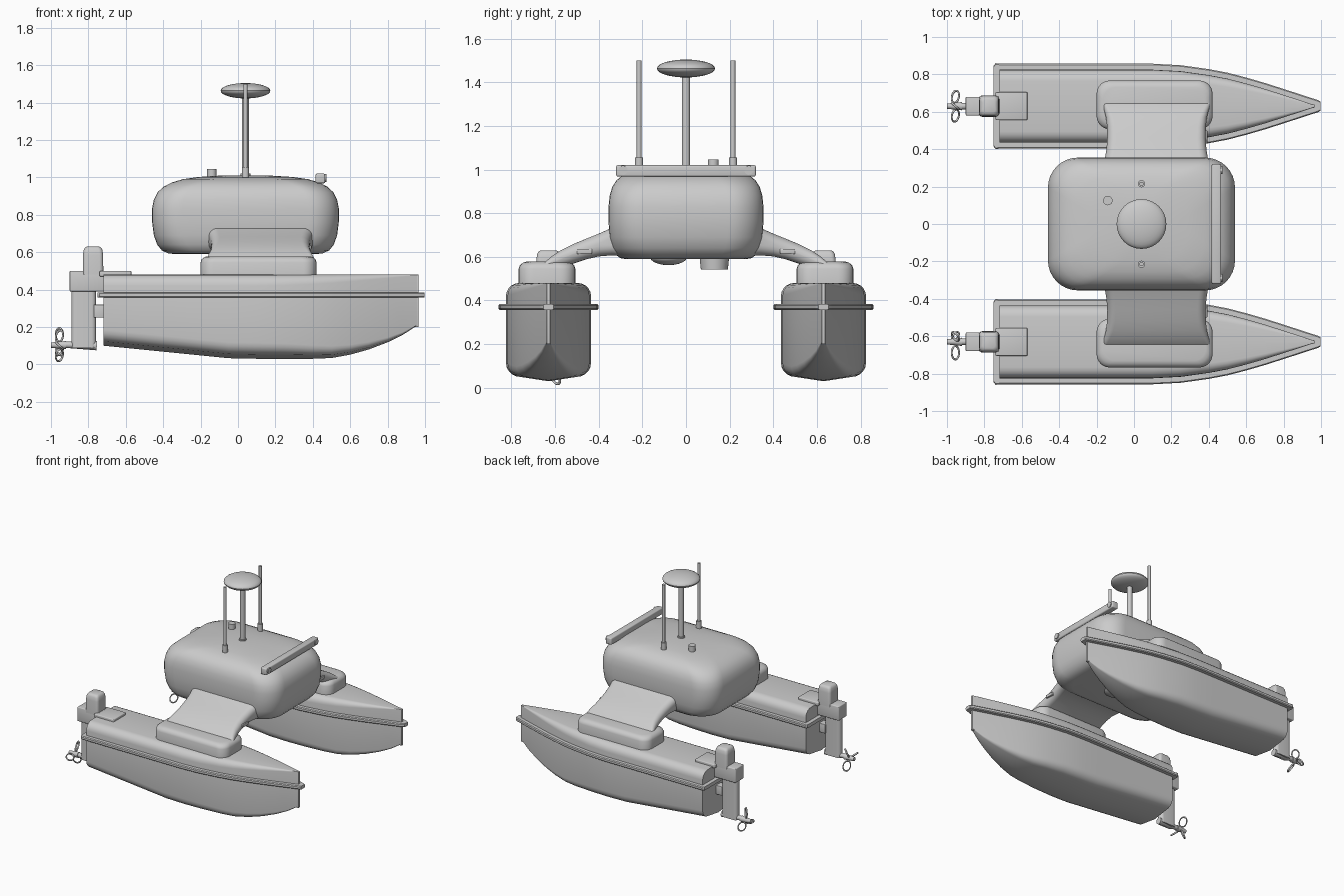
import bpy, bmesh, math
from mathutils import Vector, Matrix

if "Cube" in bpy.data.objects:
    bpy.data.objects.remove(bpy.data.objects["Cube"])

HULL_Y = 0.63


def finish(name, bm, angle=35):
    bmesh.ops.recalc_face_normals(bm, faces=bm.faces)
    me = bpy.data.meshes.new(name)
    bm.to_mesh(me)
    bm.free()
    ob = bpy.data.objects.new(name, me)
    bpy.context.collection.objects.link(ob)
    bpy.ops.object.select_all(action='DESELECT')
    ob.select_set(True)
    bpy.context.view_layer.objects.active = ob
    bpy.ops.object.shade_smooth_by_angle(angle=math.radians(angle))
    return ob


def loft(name, rings, angle=35):
    bm = bmesh.new()
    vs = [[bm.verts.new(p) for p in r] for r in rings]
    n = len(vs[0])
    for a, b in zip(vs, vs[1:]):
        for i in range(n):
            j = (i + 1) % n
            bm.faces.new((a[i], a[j], b[j], b[i]))
    bm.faces.new(vs[0])
    bm.faces.new(vs[-1])
    return finish(name, bm, angle)


def round_rect(cx, cy, hx, hy, r, n=6):
    r = min(r, hx * 0.98, hy * 0.98)
    pts = []
    for k, (sx, sy) in enumerate(((1, 1), (-1, 1), (-1, -1), (1, -1))):
        for i in range(n + 1):
            a = math.pi / 2 * (k + i / n)
            pts.append((cx + sx * (hx - r) + r * math.cos(a), cy + sy * (hy - r) + r * math.sin(a)))
    return pts


def box(name, x, y, z, bevel=0.008):
    bm = bmesh.new()
    size = Vector((x[1] - x[0], y[1] - y[0], z[1] - z[0]))
    mid = Vector((sum(x) / 2, sum(y) / 2, sum(z) / 2))
    bmesh.ops.create_cube(bm, size=1, matrix=Matrix.Translation(mid) @ Matrix.Diagonal((*size, 1)))
    if bevel:
        bmesh.ops.bevel(bm, geom=bm.edges[:], offset=bevel, segments=3, profile=0.5, affect='EDGES')
    return finish(name, bm)


def rod(name, a, b, r1, r2=None, seg=24):
    a, b = Vector(a), Vector(b)
    bm = bmesh.new()
    rot = (b - a).to_track_quat('Z', 'Y').to_matrix().to_4x4()
    bmesh.ops.create_cone(bm, cap_ends=True, segments=seg, radius1=r1, radius2=r1 if r2 is None else r2,
                          depth=(b - a).length, matrix=Matrix.Translation((a + b) / 2) @ rot)
    return finish(name, bm)


def ball(name, c, s):
    bm = bmesh.new()
    bmesh.ops.create_uvsphere(bm, u_segments=32, v_segments=16, radius=1,
                              matrix=Matrix.Translation(c) @ Matrix.Diagonal((*s, 1)))
    return finish(name, bm)


# Hull stations: x, half width, keel height
STATIONS = [(-0.72, .195, .10), (-.4, .195, .068), (-.05, .195, .033), (.1, .195, .03), (.25, .187, .03),
            (.4, .166, .03), (.5, .147, .034), (.6, .121, .052), (.7, .092, .08), (.8, .06, .118),
            (.88, .034, .157), (.96, .008, .21)]


def hull_ring(x, w, zb, yc):
    k = w / .195
    r, t = .065 * k, .06 * k
    half = [(0, zb), (w - r, zb + .02 * k)]
    for i in range(1, 6):  # rounded bilge
        a = math.pi / 2 * i / 5
        half.append((w - r + r * math.sin(a), zb + .02 * k + r * (1 - math.cos(a))))
    for i in range(6):     # rounded deck edge
        a = math.pi / 2 * i / 5
        half.append((w - t + t * math.cos(a), .48 - t + t * math.sin(a)))
    half.append((0, .48))
    pts = half + [(-y, z) for y, z in reversed(half[1:-1])]
    return [(x, yc + y, z) for y, z in pts]


def rail_ring(x, w, yc):
    prof = [(-w, .357), (w, .357), (w + .006, .363), (w + .006, .378), (w, .384), (-w, .384),
            (-w - .006, .378), (-w - .006, .363)]
    return [(x, yc + y, z) for y, z in prof]


def propeller(name, yc, start):
    # Three pitched loop blades around the shaft
    bm = bmesh.new()
    nu, nv = 24, 8
    for b in range(3):
        rot = Matrix.Rotation(math.radians(start + 120 * b), 4, 'X')
        vs = []
        for i in range(nu):
            a = 2 * math.pi * i / nu
            row = []
            for j in range(nv):
                p = 2 * math.pi * j / nv
                o = 1 + .16 * math.cos(p)
                radial = .058 + .036 * o * math.cos(a)
                side = .026 * o * math.sin(a)
                off = .006 * math.sin(p)
                co = Vector((side * .75 + off * .65, radial, side * .65 - off * .75))
                row.append(bm.verts.new(rot @ co + Vector((-.955, yc, .1))))
            vs.append(row)
        for i in range(nu):
            for j in range(nv):
                i2, j2 = (i + 1) % nu, (j + 1) % nv
                bm.faces.new((vs[i][j], vs[i2][j], vs[i2][j2], vs[i][j2]))
    finish(name, bm, 60)


for side, s in (("left", 1), ("right", -1)):
    yc = s * HULL_Y
    # Hull and rub rail
    loft(side + "_hull", [hull_ring(x, w, z, yc) for x, w, z in STATIONS], 30)
    rail = [(-.75, .21)] + [(-.74, .224)] + [(x, w + .026) for x, w, z in STATIONS] + [(.985, .026), (.998, .018)]
    loft(side + "_rub_rail", [rail_ring(x, w, yc) for x, w in rail])
    box(side + "_stem_strip", (.945, .965), (yc - .009, yc + .009), (.2, .48), .003)

    # Mounting pad on the deck
    pad = [(.47, 0), (.545, 0), (.562, .006), (.573, .02), (.578, .035)]
    loft(side + "_pad", [[(x, y, z) for x, y in round_rect(.11, s * .637, .31 - i, .13 - i, .07)]
                         for z, i in pad])

    # Curved arm: y, bottom, top, half length
    arm = [(.24, .60, .78, .30), (.30, .605, .752, .29), (.34, .607, .733, .277), (.40, .602, .706, .267),
           (.46, .588, .682, .263), (.52, .568, .657, .264), (.57, .55, .632, .27), (.61, .54, .607, .28),
           (.64, .53, .582, .289), (.655, .53, .566, .292)]
    loft(side + "_arm", [[(x, s * y, z) for x, z in round_rect(.12, (b + t) / 2, h, (t - b) / 2, .045)]
                         for y, b, t, h in arm], 50)
    box(side + "_arm_marker", (.365, .392), sorted((s * .43, s * .5)), (.613, .637), .004)

    # Outboard motor
    box(side + "_motor_plate", (-.74, -.57), (yc - .075, yc + .075), (.47, .499), .006)
    box(side + "_motor_bracket", (-.90, -.715), (yc - .05, yc + .05), (.39, .5), .006)
    loft(side + "_motor_cap", [[(x, y, z) for x, y in round_rect(-.775, yc, .055 - i, .057 - i, .02)]
                               for z, i in ((.48, 0), (.585, .001), (.612, .005), (.625, .012), (.63, .022))])
    loft(side + "_motor_leg", [[(x, y, z) for x, y in round_rect(cx, yc, hx, .026, .024)]
                               for z, cx, hx in ((.088, -.825, .066), (.12, -.825, .066), (.4, -.825, .066))])
    box(side + "_transom_clamp", (-.77, -.71), (yc - .03, yc + .03), (.25, .32), .004)
    rod(side + "_gear_case", (-.755, yc, .1), (-.93, yc, .105), .025, .016)
    rod(side + "_prop_hub", (-.92, yc, .103), (-1.0, yc, .103), .022, .014)
    propeller(side + "_propeller", yc, -60 if s < 0 else -90 + 180)

    # Whip antenna
    rod(side + "_antenna_base", (.04, s * .215, 1.0), (.04, s * .215, 1.055), .019)
    rod(side + "_antenna", (.04, s * .215, 1.05), (.04, s * .215, 1.5), .011)
    # Lamp on the front bar
    rod(side + "_bar_lamp", (.45, s * .288, .997), (.472, s * .288, .997), .021)

# Central pod: z, inset along x, inset along y
pod = [(.59, .12, .08), (.594, .085, .055), (.61, .052, .032), (.64, .028, .016), (.69, .01, .005), (.76, .001, 0),
       (.83, 0, 0), (.88, .01, .005), (.92, .03, .017), (.95, .062, .036), (.972, .105, .062), (.99, .165, .1),
       (1.002, .25, .16), (1.009, .36, .25), (1.011, .44, .32)]
loft("pod", [[(x, y, z) for x, y in round_rect(.04, 0, .5 - ix, .355 - iy, .16, 8)] for z, ix, iy in pod], 50)

# Mast and radar disc
rod("mast", (.04, 0, 1.0), (.04, 0, 1.46), .019)
rod("mast_foot", (.04, 0, 1.0), (.04, 0, 1.02), .026)
ball("radar_disc", (.04, 0, 1.463), (.133, .133, .041))

# Roof and belly fittings
box("light_bar", (.415, .466), (-.32, .32), (.968, 1.02), .008)
rod("roof_button", (-.14, .125, .98), (-.14, .125, 1.045), .025)
ball("belly_dome", (.1, -.08, .6), (.085, .085, .038))
rod("belly_sensor", (.1, .13, .6), (.1, .13, .543), .068, .062, 32)
